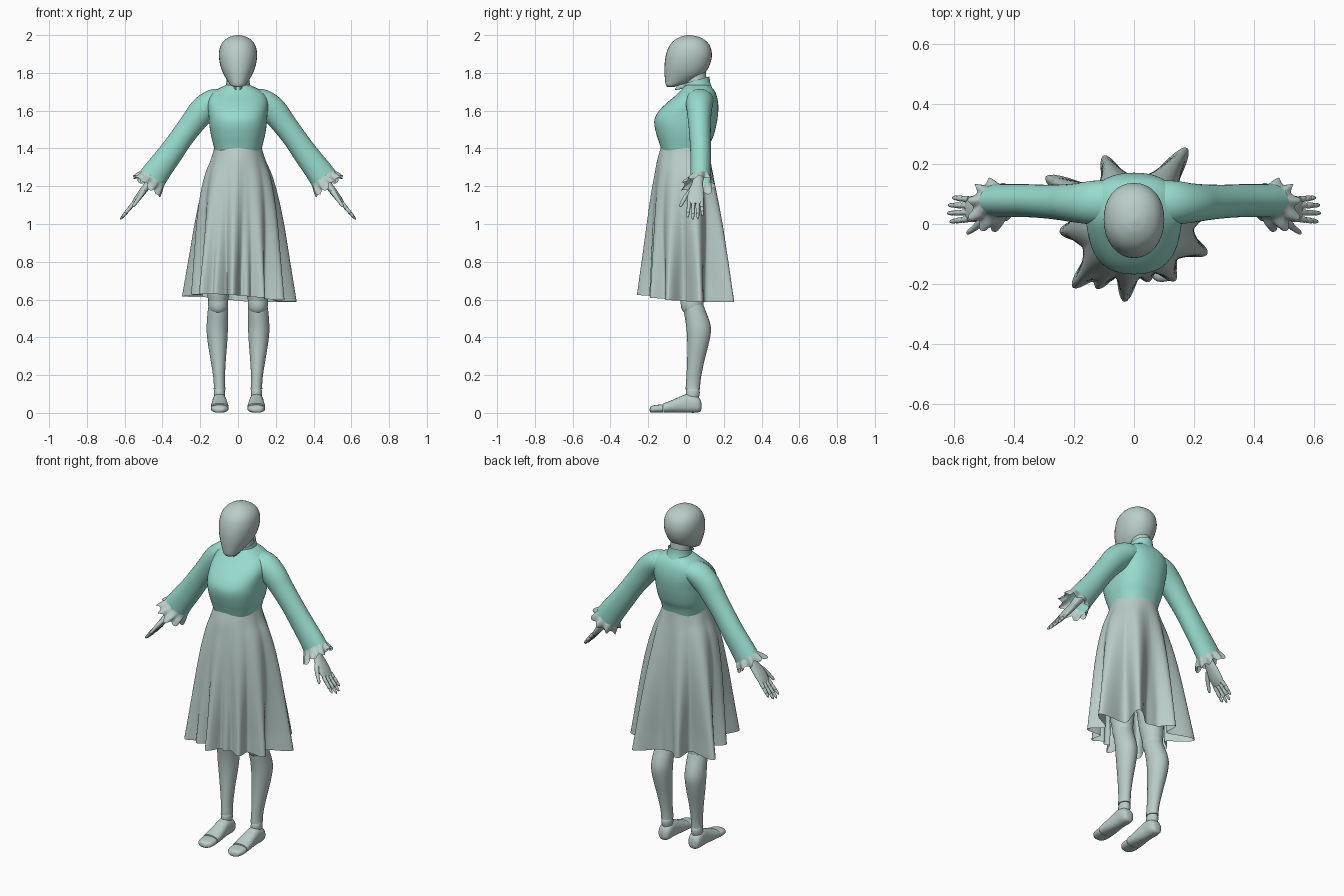
import bpy, bmesh, math
from mathutils import Vector


def material(name, rgb):
    m = bpy.data.materials.new(name)
    m.diffuse_color = (*rgb, 1)
    return m


GREY = material("pale grey green", (0.49, 0.61, 0.58))
TEAL = material("soft teal", (0.31, 0.71, 0.61))


def finish(name, bm, mat, mirror=False, angle=50):
    bmesh.ops.recalc_face_normals(bm, faces=bm.faces)
    me = bpy.data.meshes.new(name)
    bm.to_mesh(me)
    bm.free()
    me.materials.append(mat)
    ob = bpy.data.objects.new(name, me)
    bpy.context.collection.objects.link(ob)
    bpy.ops.object.select_all(action='DESELECT')
    ob.select_set(True)
    bpy.context.view_layer.objects.active = ob
    bpy.ops.object.shade_smooth_by_angle(angle=math.radians(angle))
    if mirror:
        ob.modifiers.new("mirror", 'MIRROR')
    return ob


def skin(bm, rings, caps):
    rows = [[bm.verts.new(p) for p in r] for r in rings]
    n = len(rows[0])
    for a, b in zip(rows, rows[1:]):
        for i in range(n):
            j = (i + 1) % n
            bm.faces.new((a[i], a[j], b[j], b[i]))
    if caps:
        bm.faces.new(rows[0])
        bm.faces.new(rows[-1])


def resample(rows, k):
    out = []
    for i in range(len(rows) - 1):
        p0, p1, p2 = rows[max(i - 1, 0)], rows[i], rows[i + 1]
        p3 = rows[min(i + 2, len(rows) - 1)]
        for s in range(k):
            t = s / k
            out.append([0.5 * (2 * b + (c - a) * t + (2 * a - 5 * b + 4 * c - d) * t * t
                               + (3 * b - a - 3 * c + d) * t ** 3)
                        for a, b, c, d in zip(p0, p1, p2, p3)])
    return out + [list(rows[-1])]


def loft(bm, rows, vaxis=(0, 1, 0), n=32, power=2, k=4, caps=True, tilt=0, wave=None):
    """Rows are (x, y, z, half width across, half width along vaxis)."""
    rows = resample(rows, k)
    V = Vector(vaxis)
    rings = []
    for i, r in enumerate(rows):
        T = Vector(rows[min(i + 1, len(rows) - 1)][:3]) - Vector(rows[max(i - 1, 0)][:3])
        U = V.cross(T).normalized()
        T.normalize()
        ring = []
        for j in range(n):
            a = 2 * math.pi * j / n
            c, s = math.cos(a), math.sin(a)
            c = math.copysign(abs(c) ** (2 / power), c)
            s = math.copysign(abs(s) ** (2 / power), s)
            p = Vector(r[:3])
            w, along = wave(a, i / (len(rows) - 1)) if wave else (1, 0)
            p += U * (c * r[3] * w) + V * (s * r[4] * w) + T * along
            p.z += tilt * (p.y - r[1])
            ring.append(p)
        rings.append(ring)
    skin(bm, rings, caps)


def part(name, mat, rows, mirror=False, **kw):
    bm = bmesh.new()
    loft(bm, rows, **kw)
    return finish(name, bm, mat, mirror)


def upright(rows):
    """Rows (z, half width, front y, back y) to loft rows."""
    return [(0, (f + b) / 2, z, w, (b - f) / 2) for z, w, f, b in rows]


# Head and neck
part("head", GREY, upright([
    (1.726, .022, -.10, -.06), (1.735, .038, -.106, -.03), (1.75, .050, -.11, .015),
    (1.785, .072, -.113, .085), (1.82, .088, -.114, .115), (1.86, .098, -.112, .132),
    (1.90, .101, -.105, .137), (1.94, .094, -.09, .128), (1.97, .075, -.065, .105),
    (1.99, .045, -.032, .07), (1.998, .018, -.004, .035), (2.0, .004, .01, .02)]), power=2.15)
part("neck", GREY, upright([(1.64, .06, 0, .12), (1.74, .054, 0, .11), (1.82, .052, 0, .105)]))

# Bodice, collar
part("bodice", TEAL, upright([
    (1.385, .122, -.128, .118), (1.43, .133, -.142, .13), (1.47, .143, -.155, .147),
    (1.52, .151, -.167, .16), (1.56, .154, -.165, .167), (1.60, .158, -.142, .171),
    (1.64, .160, -.103, .170), (1.68, .150, -.055, .162), (1.71, .115, -.025, .148),
    (1.735, .066, -.004, .125)]), power=2.35, n=48)
part("collar", TEAL, upright([(1.70, .078, -.018, .138), (1.73, .065, -.012, .128),
                              (1.762, .061, -.012, .124)]), caps=False, tilt=.28)
part("collar_tips", TEAL, [(.02, .01, 1.742, .006, .018), (.016, -.03, 1.728, .006, .014),
                           (.01, -.058, 1.712, .003, .004)], mirror=True, vaxis=(0, 0, 1), n=12)

# Sleeves and ruffled cuffs
part("sleeves", TEAL, [
    (.06, .075, 1.665, .050, .07), (.13, .072, 1.648, .066, .073), (.19, .07, 1.598, .071, .066),
    (.24, .072, 1.535, .065, .060), (.30, .075, 1.455, .062, .056), (.36, .078, 1.37, .065, .055),
    (.42, .078, 1.29, .070, .055), (.455, .078, 1.24, .074, .056)], mirror=True, caps=False)


def ruffle(a, t):
    return 1 + .13 * t * math.sin(9 * a), .009 * t * math.sin(9 * a + 1.2) + .004 * t * math.sin(4 * a)


part("cuff_ruffles", GREY, [
    (.449, .076, 1.248, .071, .054), (.457, .074, 1.236, .074, .060), (.468, .068, 1.22, .079, .074),
    (.481, .063, 1.202, .082, .082)], mirror=True, caps=False, n=108, wave=ruffle)

# Forearm, palm, fingers, thumb
bm = bmesh.new()
loft(bm, [(.36, .075, 1.375, .03, .03), (.44, .068, 1.265, .026, .028), (.475, .06, 1.212, .020, .030),
          (.505, .053, 1.172, .019, .041), (.535, .05, 1.132, .016, .044), (.556, .05, 1.104, .010, .040)])
for y0, y1, ln in ((.017, .008, .92), (.039, .036, 1.04), (.061, .063, 1.0), (.082, .088, .8)):
    row = []
    for t, r in ((0, .0105), (.3, .0105), (.36, .0085), (.42, .0098), (.66, .009),
                 (.70, .0072), (.75, .0082), (.93, .0062), (1, .002)):
        row.append((.55 + .07 * ln * t, y0 + (y1 - y0) * t, 1.112 - .084 * ln * t, r, r))
    loft(bm, row, n=12, k=2)
loft(bm, [(.497, .028, 1.178, .014, .014), (.515, .004, 1.152, .013, .014), (.535, -.015, 1.122, .010, .011),
          (.552, -.027, 1.098, .008, .008), (.558, -.031, 1.09, .002, .002)], n=14)
finish("hands", bm, GREY, mirror=True)

# Skirt with deep hanging folds: (angle, reach at the hem)
FOLDS = [(14, .32), (55, .31), (114, .25), (152, .335), (186, .25), (226, .295),
         (240, .25), (263, .262), (284, .20), (306, .235), (338, .265)]
BASE = [(1.402, .126, -.134, .122), (1.34, .140, -.146, .128), (1.26, .165, -.152, .138),
        (1.15, .182, -.158, .15), (1.0, .190, -.160, .16), (.8, .188, -.160, .165), (.6, .185, -.160, .165)]
rings = []
levels = resample(BASE, 6)
for z, w, f, b in levels:
    t = (1.402 - z) / .802
    ring = []
    for j in range(216):
        a = 2 * math.pi * j / 216
        c, s = math.cos(a), math.sin(a)
        depth = b if s > 0 else -f
        base = 1 / math.sqrt((c / w) ** 2 + (s / depth) ** 2)
        hem = 1 / math.sqrt((c / .185) ** 2 + (s / (.165 if s > 0 else .16)) ** 2)
        spread = 20 - 10.5 * min(1, t * 1.15)
        total = 0
        for ang, reach in FOLDS:
            d = (math.degrees(a) - ang + 180) % 360 - 180
            total += (max(reach - hem, .01) * math.exp(-(d / spread) ** 2)) ** 4
        r = base + total ** .25 * t ** 1.1
        ring.append((r * c, r * s, z + t * (.008 - .022 * math.cos(a - .7))))
    rings.append(ring)
bm = bmesh.new()
skin(bm, rings, False)
finish("skirt", bm, GREY, angle=80)

# Hips and legs
part("hips", GREY, upright([(.92, .06, -.04, .08), (.95, .13, -.07, .12), (1.02, .165, -.09, .14),
                            (1.12, .16, -.10, .135), (1.25, .13, -.10, .11), (1.39, .11, -.10, .10)]))
part("thighs", GREY, [(.1, .02, 1.0, .075, .085), (.1, .02, .85, .077, .085), (.103, .022, .70, .066, .072),
                      (.105, .028, .62, .057, .064), (.105, .03, .585, .05, .056)], mirror=True)
part("knees", GREY, [(.105, .032, .64, .02, .02), (.105, .032, .61, .048, .054), (.105, .032, .575, .053, .060),
                     (.105, .034, .54, .046, .052), (.105, .036, .51, .02, .02)], mirror=True)
part("lower_legs", GREY, [
    (.105, .04, .572, .050, .052), (.106, .046, .54, .054, .058), (.109, .062, .48, .056, .064),
    (.110, .068, .43, .056, .064), (.108, .063, .36, .050, .056), (.104, .051, .27, .039, .045),
    (.100, .041, .19, .031, .039), (.098, .037, .145, .030, .038), (.098, .036, .125, .031, .038)], mirror=True)
part("ankles", GREY, [(.098, .036, .145, .01, .01), (.098, .036, .125, .026, .032), (.098, .036, .105, .030, .037),
                      (.098, .034, .08, .028, .034)], mirror=True)

# Feet and separate toe pieces
part("feet", GREY, [
    (.098, .082, .035, .012, .014), (.098, .074, .040, .030, .034), (.098, .05, .047, .038, .046),
    (.098, .01, .051, .038, .050), (.097, -.03, .044, .041, .043), (.097, -.08, .033, .046, .032),
    (.097, -.12, .026, .047, .025)], mirror=True, vaxis=(0, 0, 1), power=2.4)
part("toes", GREY, [
    (.097, -.122, .023, .046, .022), (.097, -.15, .022, .046, .021), (.096, -.175, .020, .040, .019),
    (.095, -.188, .018, .026, .014), (.095, -.193, .016, .008, .005)], mirror=True, vaxis=(0, 0, 1), power=2.4)
